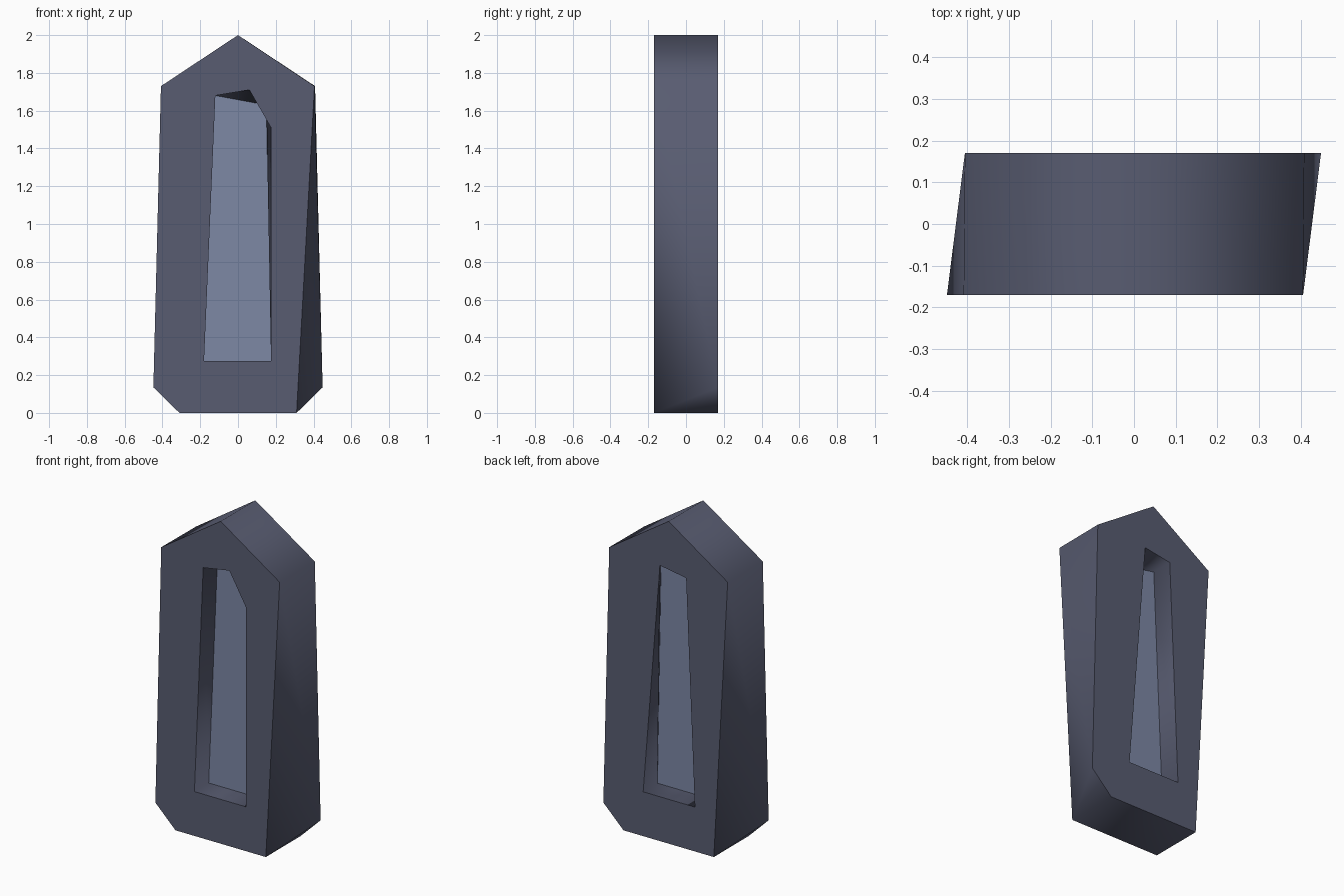
import bpy, bmesh

if "Cube" in bpy.data.objects:
    bpy.data.objects.remove(bpy.data.objects["Cube"])

D = 0.17    # half depth of the frame
P = 0.03    # half depth of the inner panel


def material(name, rgb):
    m = bpy.data.materials.new(name)
    m.diffuse_color = (*rgb, 1.0)
    m.use_nodes = True
    m.node_tree.nodes["Principled BSDF"].inputs["Base Color"].default_value = m.diffuse_color
    return m


def make_object(name, bm, mat):
    bmesh.ops.recalc_face_normals(bm, faces=bm.faces[:])
    me = bpy.data.meshes.new(name)
    bm.to_mesh(me)
    bm.free()
    me.materials.append(mat)
    ob = bpy.data.objects.new(name, me)
    bpy.context.collection.objects.link(ob)
    return ob


def ring(bm, pts, y):
    return [bm.verts.new((x, y, z)) for x, z in pts]


def loop_edges(bm, vs):
    out = []
    for a, b in zip(vs, vs[1:] + vs[:1]):
        out.append(bm.edges.get((a, b)) or bm.edges.new((a, b)))
    return out


def bridge(bm, a, b):
    n = len(a)
    for i in range(n):
        j = (i + 1) % n
        bm.faces.new((a[i], a[j], b[j], b[i])).smooth = True


dark = material("dark slate", (0.098, 0.107, 0.165))
light = material("light slate", (0.205, 0.246, 0.376))

# Twisted outline: the back is the front turned half round
outline = [(-0.31, 0), (0.31, 0), (0.405, 1.73), (0, 2), (-0.408, 1.73), (-0.448, 0.135)]
panel = [(-0.18, 0.275), (0.175, 0.275), (0.15, 1.63), (-0.12, 1.68)]
hole_front = [(-0.18, 0.275), (0.175, 0.275), (0.175, 1.51), (0.06, 1.71), (-0.12, 1.68)]
hole_back = [(-0.18, 0.275), (0.175, 0.275), (0.06, 1.71), (-0.12, 1.68)]

# Frame: outer walls, each side folded along its outward diagonal
bm = bmesh.new()
f = ring(bm, outline, -D)
b = ring(bm, [(-x, z) for x, z in outline], D)
bm.faces.new((f[0], f[1], b[0], b[1])).smooth = True
for p, q in ((f, b), (b, f)):
    for vs in ((p[1], q[0], q[5]), (p[1], q[5], p[2]), (p[2], q[5], q[4]),
               (p[2], q[4], q[3], p[3])):
        bm.faces.new(vs).smooth = True

# Frame: recess walls, front and back, around the panel
hf, hb = ring(bm, hole_front, -D), ring(bm, hole_back, D)
pf, pb = ring(bm, panel, -P), ring(bm, panel, P)
for vs in ((hf[0], hf[1], pf[1], pf[0]), (hf[1], hf[2], pf[2], pf[1]),
           (hf[2], hf[3], pf[2]), (hf[3], hf[4], pf[3], pf[2]),
           (hf[4], hf[0], pf[0], pf[3])):
    bm.faces.new(vs).smooth = True
bridge(bm, pf, pb)
bridge(bm, pb, hb)

# Frame: flat front and back faces with the opening left free
for outer, inner in ((f, hf), (b, hb)):
    edges = loop_edges(bm, outer) + loop_edges(bm, inner)
    bmesh.ops.triangle_fill(bm, edges=edges, use_beauty=True, use_dissolve=False)
for face in bm.faces:
    ys = {round(v.co.y, 3) for v in face.verts}
    if ys in ({D}, {-D}):
        face.smooth = False
make_object("frame", bm, dark)

# Inner panel, seen from both sides
bm = bmesh.new()
pf, pb = ring(bm, panel, -P), ring(bm, panel, P)
bridge(bm, pf, pb)
bm.faces.new(pf)
bm.faces.new(pb[::-1])
for face in bm.faces:
    face.smooth = False
make_object("inner_panel", bm, light)
